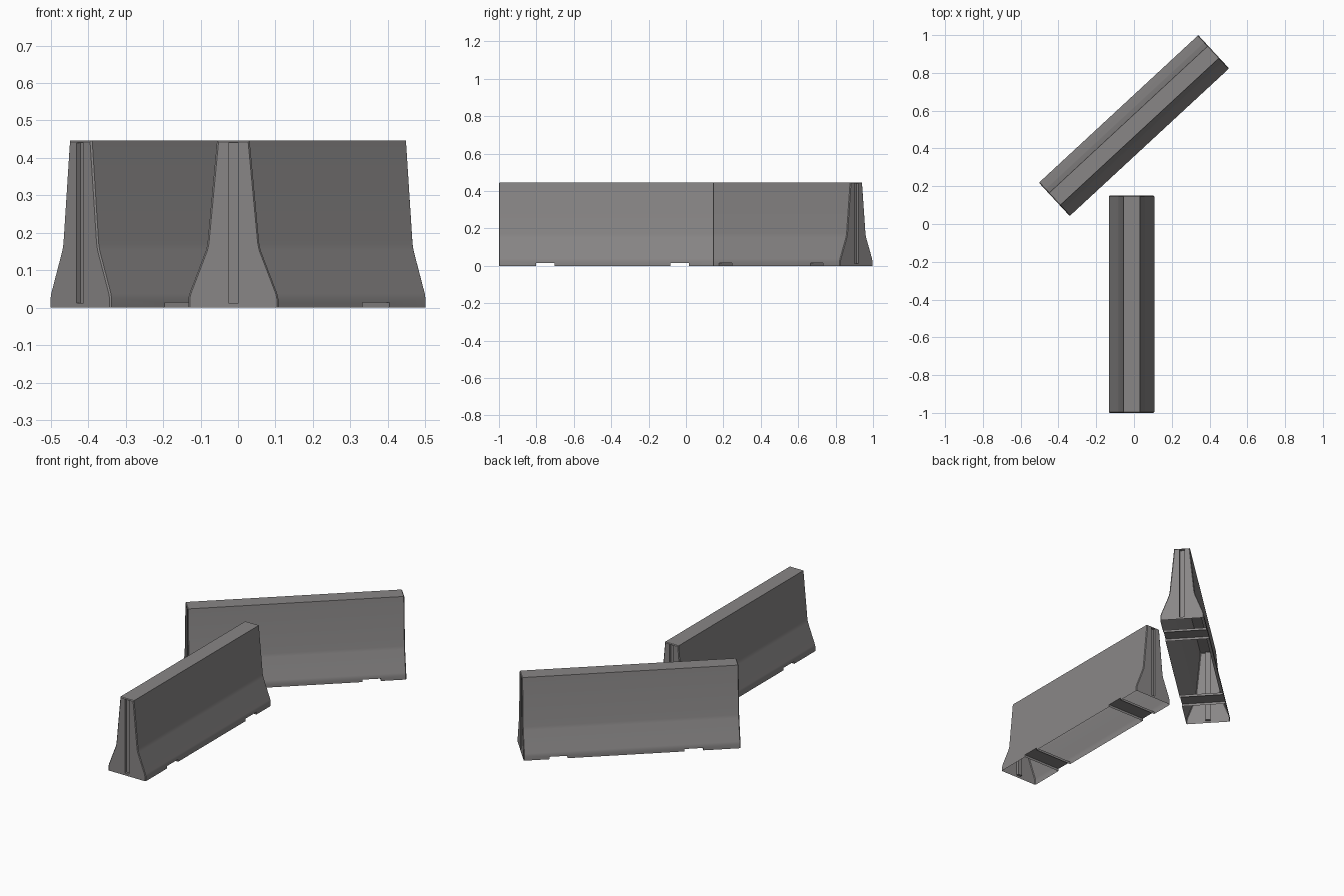
import bpy, bmesh, math

if "Cube" in bpy.data.objects:
    bpy.data.objects.remove(bpy.data.objects["Cube"])

concrete = bpy.data.materials.new("concrete grey")
concrete.diffuse_color = (0.25, 0.24, 0.24, 1)
concrete.use_nodes = True
concrete.node_tree.nodes["Principled BSDF"].inputs["Base Color"].default_value = concrete.diffuse_color

HALF = 0.575      # half length of one barrier
EDGE = 0.004      # chamfer around the end faces
# right half of the cross-section (x, z), bottom to top, bends softened
PROFILE = [(0.12, 0), (0.12, 0.025), (0.117, 0.038), (0.073, 0.153),
           (0.069, 0.172), (0.0435, 0.4465)]


def section(y, inset):
    right = [(x - inset, z) for x, z in PROFILE]
    right[-1] = (right[-1][0], right[-1][1] - inset)
    ring = right + [(-x, z) for x, z in reversed(right)]
    return [(x, y, z) for x, z in ring]


def loft_body():
    bm = bmesh.new()
    stations = [(-HALF, EDGE), (-HALF + EDGE, 0), (HALF - EDGE, 0), (HALF, EDGE)]
    rings = [[bm.verts.new(p) for p in section(*s)] for s in stations]
    n = len(rings[0])
    for a, b in zip(rings, rings[1:]):
        for i in range(n):
            j = (i + 1) % n
            bm.faces.new((a[i], a[j], b[j], b[i]))
    bm.faces.new(rings[0])
    bm.faces.new(rings[-1])
    bmesh.ops.recalc_face_normals(bm, faces=bm.faces)
    me = bpy.data.meshes.new("barrier_body")
    bm.to_mesh(me)
    bm.free()
    ob = bpy.data.objects.new("barrier_body", me)
    bpy.context.collection.objects.link(ob)
    return ob


def cut_box(target, lo, hi):
    size = [h - l for l, h in zip(lo, hi)]
    mid = [(h + l) / 2 for l, h in zip(lo, hi)]
    bpy.ops.mesh.primitive_cube_add(size=1, location=mid)
    c = bpy.context.object
    c.name = "cutter"
    c.scale = size
    c.hide_render = True
    m = target.modifiers.new("cut", 'BOOLEAN')
    m.operation = 'DIFFERENCE'
    m.solver = 'EXACT'
    m.object = c
    return c


body = loft_body()
cutters = []
# drainage notches across the underside
for y0, y1 in ((-0.377, -0.277), (0.342, 0.44)):
    cutters.append(cut_box(body, (-0.3, y0, -0.1), (0.3, y1, 0.014)))
# upright joint slots in both ends
for s in (-1, 1):
    ys = sorted((s * (HALF - 0.015), s * (HALF + 0.1)))
    cutters.append(cut_box(body, (-0.0135, ys[0], 0.013), (0.0135, ys[1], 0.44)))

bpy.context.view_layer.update()
dg = bpy.context.evaluated_depsgraph_get()
mesh = bpy.data.meshes.new_from_object(body.evaluated_get(dg))
for ob in cutters + [body]:
    bpy.data.objects.remove(ob)

# hollow underside: open the faces resting on the ground
bm = bmesh.new()
bm.from_mesh(mesh)
floor = [f for f in bm.faces if all(abs(v.co.z) < 1e-4 for v in f.verts)]
bmesh.ops.delete(bm, geom=floor, context='FACES')
bm.to_mesh(mesh)
bm.free()
mesh.materials.clear()
mesh.materials.append(concrete)

# the two barriers
for name, loc, turn in (("front_barrier", (-0.0125, -0.425, 0), 0),
                        ("angled_barrier", (0, 0.521, 0), -47.2)):
    ob = bpy.data.objects.new(name, mesh.copy())
    bpy.context.collection.objects.link(ob)
    ob.location = loc
    ob.rotation_euler.z = math.radians(turn)
    bpy.ops.object.select_all(action='DESELECT')
    ob.select_set(True)
    bpy.context.view_layer.objects.active = ob
    bpy.ops.object.shade_smooth_by_angle(angle=math.radians(25))
